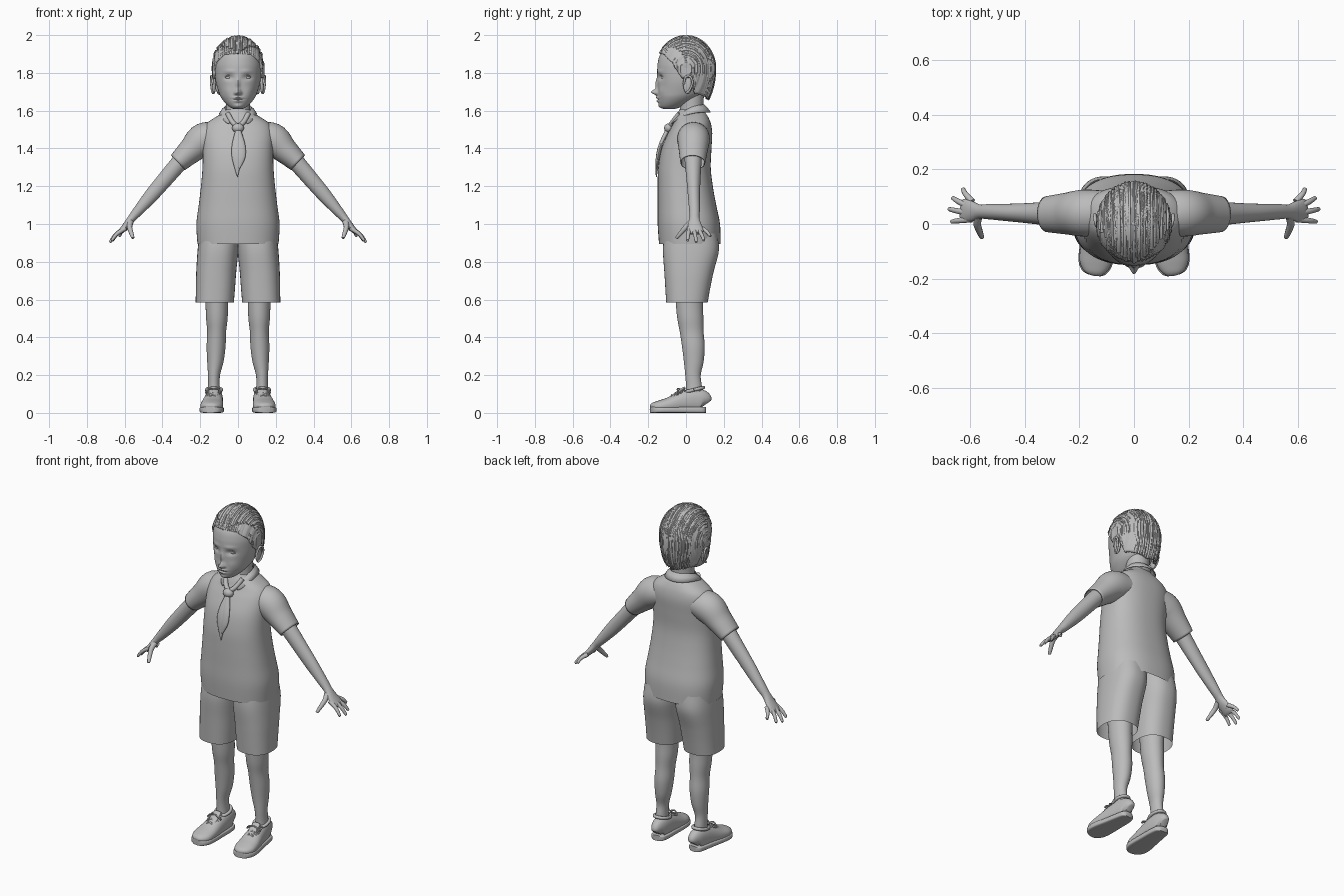
import bpy, bmesh, math, random
from mathutils import Vector

random.seed(4)
if "Cube" in bpy.data.objects:
    bpy.data.objects.remove(bpy.data.objects["Cube"])

grey = bpy.data.materials.new("plain_grey")
grey.use_nodes = True
COLOUR = (0.5, 0.5, 0.5, 1)
grey.diffuse_color = COLOUR
grey.node_tree.nodes["Principled BSDF"].inputs["Base Color"].default_value = COLOUR
X, Y, Z = Vector((1, 0, 0)), Vector((0, 1, 0)), Vector((0, 0, 1))
parts = []


def finish(name, bm, mirror=False, thick=0):
    """Turn a bmesh into a named object, optionally mirrored and thickened."""
    bmesh.ops.recalc_face_normals(bm, faces=bm.faces)
    mesh = bpy.data.meshes.new(name)
    bm.to_mesh(mesh)
    bm.free()
    mesh.materials.append(grey)
    obj = bpy.data.objects.new(name, mesh)
    bpy.context.collection.objects.link(obj)
    if thick:
        shell = obj.modifiers.new("thickness", 'SOLIDIFY')
        shell.thickness = thick
        shell.offset = -1
    if mirror:
        obj.modifiers.new("mirror", 'MIRROR').use_clip = False
    parts.append(obj)
    return obj


def spline(rows, steps):
    """Catmull-Rom interpolation through rows of numbers."""
    out = []
    for i in range(len(rows) - 1):
        a, b, c, d = (rows[max(0, min(len(rows) - 1, i + k))] for k in (-1, 0, 1, 2))
        for s in range(steps):
            t = s / steps
            out.append([q + t / 2 * (r - p + t * (2*p - 5*q + 4*r - e + t * (3*q - p - 3*r + e)))
                        for p, q, r, e in zip(a, b, c, d)])
    return out + [list(rows[-1])]


def bridge(bm, grid, wrap=True):
    """Quads between successive rows of vertices."""
    n = len(grid[0])
    for low, high in zip(grid, grid[1:]):
        for j in range(n if wrap else n - 1):
            k = (j + 1) % n
            bm.faces.new((low[j], low[k], high[k], high[j]))


def loft(name, rows, flat=False, square=2, steps=5, n=32, caps=True, ref=Y,
         mirror=False, shape=None, thick=0):
    """Skin rings given as x, y, z, half width, half depth."""
    rows = spline(rows, steps)
    mids = [Vector(r[:3]) for r in rows]
    bm, grid = bmesh.new(), []
    for i, row in enumerate(rows):
        t = Z if flat else (mids[min(i + 1, len(mids) - 1)] - mids[max(i - 1, 0)]).normalized()
        u = ref.cross(t).normalized()
        v = t.cross(u)
        ring = []
        for j in range(n):
            c, s = math.cos(math.tau * j / n), math.sin(math.tau * j / n)
            c = math.copysign(abs(c) ** (2 / square), c)
            s = math.copysign(abs(s) ** (2 / square), s)
            p = mids[i] + u * c * max(row[3], .001) + v * s * max(row[4], .001)
            ring.append(bm.verts.new(shape(p) if shape else p))
        grid.append(ring)
    bridge(bm, grid)
    if caps:
        bm.faces.new(grid[0])
        bm.faces.new(grid[-1])
    return finish(name, bm, mirror, thick)


def tube(name, points, r, tip=1, **options):
    last = len(points) - 1
    rows = [(*p, r * (1 + (tip - 1) * i / last), r * (1 + (tip - 1) * i / last))
            for i, p in enumerate(points)]
    return loft(name, rows, n=10, **options)


def ball(name, centre, size, mirror=False):
    bm = bmesh.new()
    bmesh.ops.create_uvsphere(bm, u_segments=24, v_segments=16, radius=1)
    for v in bm.verts:
        v.co = Vector(a * b for a, b in zip(v.co, size)) + Vector(centre)
    return finish(name, bm, mirror)


# Head: front, back and half width by height, then sculpted with soft bumps
PROFILE = [(1.608, -.115, -.06, .02), (1.618, -.135, -.03, .042), (1.64, -.145, .02, .067),
           (1.67, -.15, .07, .09), (1.7, -.149, .1, .103), (1.75, -.15, .12, .117),
           (1.8, -.152, .13, .123), (1.85, -.15, .13, .124), (1.9, -.135, .12, .112),
           (1.95, -.09, .09, .08), (1.98, -.03, .04, .03)]
BUMPS = [(0, 1.698, .013, .015, .034), (0, 1.74, .01, .03, .013), (.048, 1.776, .023, .014, -.012),
         (.014, 1.693, .007, .008, .01), (0, 1.669, .022, .006, .009), (0, 1.651, .018, .007, .009),
         (0, 1.66, .026, .003, -.004), (0, 1.624, .02, .012, .006), (.06, 1.7, .025, .025, .005),
         (.045, 1.808, .03, .01, .004)]


def sculpt(p):
    if p.y < -.05:
        p.y -= sum(h * math.exp(-((abs(p.x) - x) / w) ** 2 - ((p.z - z) / t) ** 2)
                   for x, z, w, t, h in BUMPS)
    return p


loft("head", [(0, (f + b) / 2, z, w, (b - f) / 2) for z, f, b, w in PROFILE],
     flat=True, n=112, steps=9, shape=sculpt)
ball("eyes", (.048, -.113, 1.775), (.021, .018, .012), True)
tube("eyelids", [(.026, -.131, 1.772), (.036, -.134, 1.784), (.05, -.132, 1.787),
                 (.062, -.125, 1.782), (.07, -.117, 1.772)], .003, ref=Z, mirror=True)
loft("neck", [(0, .035, 1.52, .08, .07), (0, .03, 1.6, .064, .062), (0, .03, 1.7, .066, .066)],
     flat=True)

# Ears with a raised rim
ball("ears", (.127, .01, 1.737), (.011, .025, .048), True)
tube("ear_rims", [(.132, -.012, 1.74), (.139, -.002, 1.778), (.143, .022, 1.78),
                  (.143, .034, 1.75), (.138, .02, 1.71), (.131, .0, 1.692)],
     .006, ref=X, mirror=True)

# Hair: a grooved cap cut along the hairline
HAIRLINE = [(0, 1.905), (35, 1.9), (62, 1.855), (82, 1.77), (100, 1.775), (112, 1.69), (181, 1.655)]
CROWN, WIDE, DEEP = 1.825, .138, .157
waves = [(random.uniform(14, 70), random.uniform(0, 6), random.uniform(.003, .008)) for _ in range(7)]


def hairline(deg):
    for (a, za), (b, zb) in zip(HAIRLINE, HAIRLINE[1:]):
        if a <= deg <= b:
            return za + (zb - za) * (deg - a) / (b - a)


def tall(z):
    return .172 if z > CROWN else .26


bm, grid = bmesh.new(), []
COLS, ROWS = 180, 36
for i in range(ROWS + 1):
    ring = []
    for j in range(COLS):
        az = math.tau * j / COLS
        edge = hairline(math.degrees(min(az, math.tau - az)))
        polar = .01 + (math.acos((edge - CROWN) / tall(edge)) - .01) * i / ROWS
        z = math.cos(polar)
        side = math.sin(polar) * math.sin(az)
        groove = 1 + sum(h * math.sin(k * math.asin(side) + s) for k, s, h in waves)
        ring.append(bm.verts.new((WIDE * side * groove, -DEEP * math.sin(polar) * math.cos(az) * groove,
                                  CROWN + z * (.172 if z > 0 else .26) * groove)))
    grid.append(ring)
bridge(bm, grid)
bm.faces.new(grid[0])
finish("hair_cap", bm, thick=.018)

# Swept-back locks laid over the cap
for k in range(34):
    lean = math.radians(-64 + 128 * k / 33 + random.uniform(-2, 2))
    start = 27 + abs(math.degrees(lean)) * .75 + random.uniform(0, 25) * (k % 2)
    end = random.uniform(120, 205)
    path = []
    for s in range(8):
        t = math.radians(start + (end - start) * s / 7)
        up = math.cos(lean) * math.sin(t)
        path.append((WIDE * math.sin(lean), -DEEP * math.cos(lean) * math.cos(t),
                     CROWN + up * (.17 if up > 0 else .26)))
    tube("hair_lock_%d" % (k + 1), path, random.uniform(.005, .008), tip=.3, ref=X, steps=3)

# Shirt body and sleeves
loft("shirt", [(0, .02, .895, .215, .163), (0, .015, 1, .22, .165), (0, .005, 1.1, .208, .155),
               (0, -.004, 1.2, .196, .146), (0, -.008, 1.3, .188, .139), (0, .003, 1.4, .187, .132),
               (0, .022, 1.48, .187, .117), (0, .032, 1.53, .168, .1), (0, .032, 1.565, .12, .086),
               (0, .03, 1.59, .078, .072), (0, .03, 1.605, .07, .066)],
     flat=True, square=2.4, n=64, caps=False)
loft("sleeves", [(.09, .04, 1.465, .07, .08), (.18, .04, 1.448, .088, .086),
                 (.25, .038, 1.388, .069, .076), (.318, .036, 1.325, .054, .066)],
     caps=False, mirror=True, thick=.005)

# Folded collar
bm, grid = bmesh.new(), []
for i in range(25):
    a = math.radians(168 * i / 24)
    fall = (1 - math.cos(a)) / 2
    inner = Vector((.071 * math.sin(a), .03 + .068 * math.cos(a), 1.632 - .052 * fall ** 2))
    outer = Vector((.1 * math.sin(a) + .03 * fall ** 8, .026 + .105 * math.cos(a), 1.592 - .062 * fall ** 3))
    grid.append([bm.verts.new(p) for p in
                 (inner - Z * .04, inner, inner.lerp(outer, .5) + Z * .004, outer)])
bridge(bm, grid, wrap=False)
finish("collar", bm, mirror=True, thick=.004)

# Neck scarf with knot and hanging tails
ball("scarf_knot", (0, -.092, 1.508), (.031, .024, .025))
tube("scarf_sides", [(0, -.088, 1.515), (.03, -.07, 1.54), (.055, -.035, 1.585)], .013, mirror=True)
for name, x, end in (("scarf_tail_front", -.006, 1.25), ("scarf_tail_back", .012, 1.29)):
    loft(name, [(x / 3, -.1, 1.495, .012, .012), (x, -.134, 1.42, .026, .011),
                (x, -.15, 1.35, .026, .01), (x / 2, -.157, end, .002, .003)], flat=True, n=20)

# Shorts
loft("shorts", [(.123, .005, .585, .101, .11), (.119, .01, .67, .104, .12),
                (.115, .016, .75, .106, .131), (.106, .026, .86, .108, .148),
                (.1, .025, .95, .104, .14)],
     flat=True, square=2.4, n=48, caps=False, mirror=True)

# Legs
loft("legs", [(.112, .016, .72, .066, .08), (.112, .018, .58, .06, .072), (.112, .023, .5, .057, .069),
              (.113, .03, .43, .05, .063), (.116, .039, .35, .05, .06), (.12, .041, .27, .043, .052),
              (.127, .037, .2, .032, .041), (.128, .042, .14, .031, .042), (.128, .042, .08, .035, .045)],
     flat=True, mirror=True)

# Arms tapering into the palm
loft("arms", [(.25, .038, 1.39, .048, .05), (.31, .038, 1.325, .045, .044), (.4, .04, 1.22, .041, .036),
              (.46, .042, 1.15, .037, .032), (.53, .045, 1.068, .027, .028), (.563, .045, 1.03, .021, .026),
              (.59, .046, .995, .018, .036), (.618, .05, .963, .014, .042), (.632, .052, .95, .008, .036)],
     mirror=True)

# Fingers and thumb from knuckle to tip
FINGERS = {"index": (.018, (.67, .008, .913)), "middle": (.04, (.679, .055, .904)),
           "ring": (.062, (.666, .096, .913)), "little": (.082, (.628, .13, .936))}
for name, (y, tip) in FINGERS.items():
    root = Vector((.603 - abs(y - .045) * .3, y, .978))
    tip = Vector(tip)
    middle = root.lerp(tip, .55) + Vector((.004, 0, .006))
    tube(name + "_fingers", [root, middle, root.lerp(tip, .93), tip], .0125, tip=.45, mirror=True)
tube("thumbs", [(.57, .03, 1.01), (.574, .002, .985), (.566, -.025, .955), (.558, -.045, .932),
                (.556, -.05, .925)], .017, tip=.4, ref=X, mirror=True)

# Shoes: rounded upper on a flat sole
UPPER = [(.122, .103, .045, .018, .035), (.123, .088, .06, .036, .058), (.125, .04, .066, .045, .064),
         (.13, -.02, .058, .051, .056), (.137, -.09, .042, .059, .04), (.141, -.14, .034, .058, .032),
         (.145, -.172, .03, .042, .024), (.147, -.184, .025, .02, .012)]


def lift(p):
    p.z = max(p.z, .012)
    return p


loft("shoe_uppers", UPPER, ref=Z, square=2.3, mirror=True, shape=lift)
loft("shoe_soles", [(x, y * 1.02, .016, w + .004, .016) for x, y, z, w, h in UPPER],
     ref=Z, square=5, mirror=True)
tube("shoe_openings", [(.127 + .039 * math.cos(a), .042 + .05 * math.sin(a), .122 + .012 * math.sin(a))
                       for a in (math.tau * i / 12 for i in range(13))], .009, ref=Z, mirror=True)
loft("shoe_tongues", [(.13, -.075, .083, .022, .008), (.129, -.035, .112, .025, .01),
                      (.128, -.005, .134, .022, .007)], ref=Z, mirror=True)

# Crossed laces and a bow
for i in range(4):
    y, z = -.075 + .02 * i, .085 + .012 * i
    for d in (-1, 1):
        tube("lace", [(.134 - .034 * d, y - .008, z - .012), (.134, y, z + .01),
                      (.134 + .034 * d, y + .008, z - .004)], .004, ref=Z, mirror=True)
for d in (-1, 1):
    tube("lace_bow", [(.13, -.03, .124), (.13 + .022 * d, -.045, .128), (.13 + .042 * d, -.04, .108),
                      (.13 + .028 * d, -.028, .112), (.13, -.03, .122)], .004, ref=Z, mirror=True)

# Smooth shading that keeps hems and edges crisp
bpy.ops.object.select_all(action='DESELECT')
for obj in parts:
    obj.select_set(True)
bpy.context.view_layer.objects.active = parts[0]
bpy.ops.object.shade_smooth_by_angle(angle=math.radians(40))
